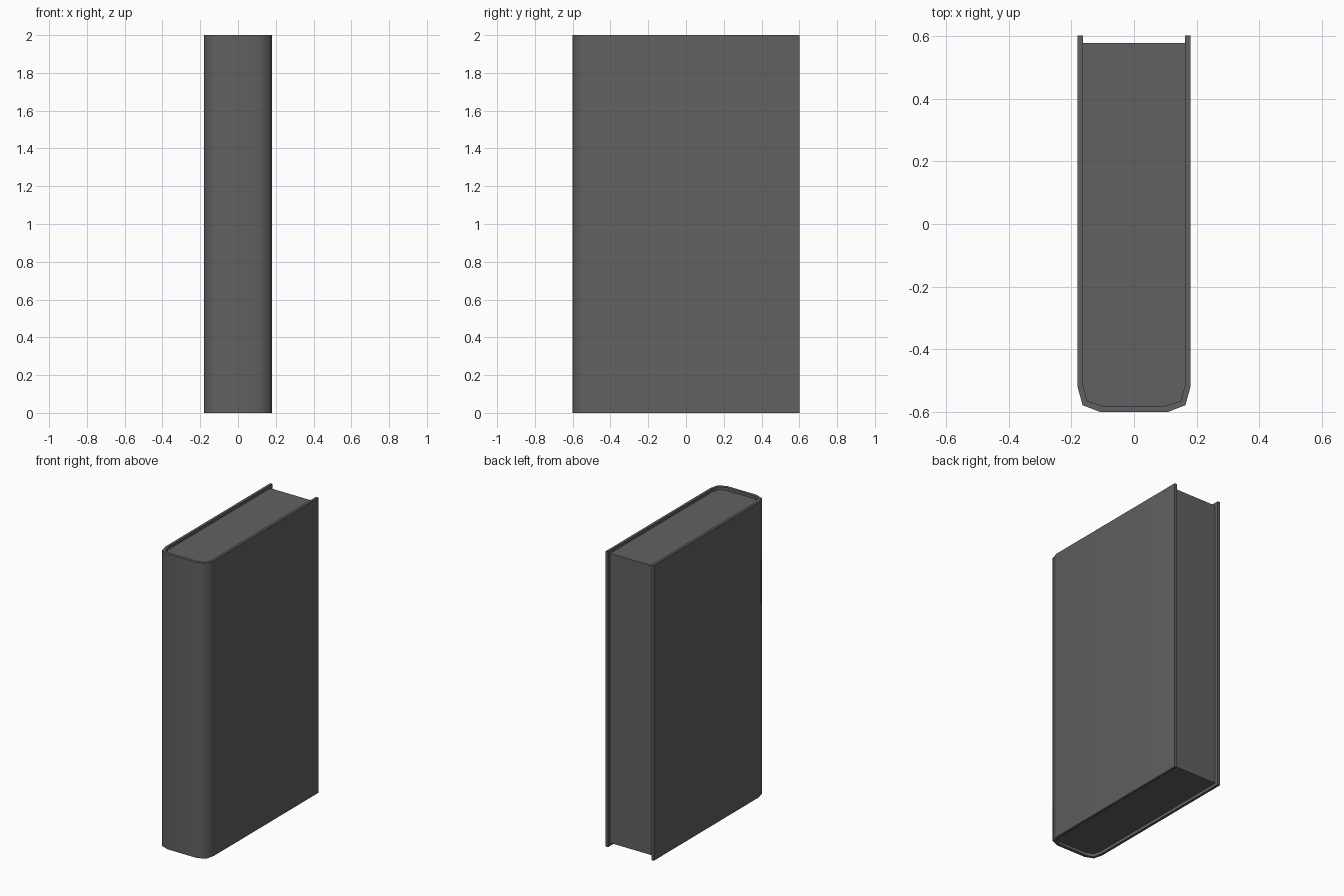
import bpy, bmesh, math

cube = bpy.data.objects.get("Cube")
if cube:
    bpy.data.objects.remove(cube, do_unlink=True)

grey = bpy.data.materials.new("dark grey")
grey.use_nodes = True
colour = (0.12, 0.12, 0.12, 1)
grey.diffuse_color = colour
grey.node_tree.nodes["Principled BSDF"].inputs["Base Color"].default_value = colour


def mirrored(half):
    """Complete a half outline, given from the spine back along +x."""
    return [(-x, y) for x, y in reversed(half)] + half


def extrude_outline(name, outline, z0, z1):
    bm = bmesh.new()
    base = bm.faces.new([bm.verts.new((x, y, z0)) for x, y in outline])
    top = bmesh.ops.extrude_face_region(bm, geom=[base])["geom"]
    bmesh.ops.translate(bm, vec=(0, 0, z1 - z0),
                        verts=[v for v in top if isinstance(v, bmesh.types.BMVert)])
    bmesh.ops.recalc_face_normals(bm, faces=bm.faces)
    mesh = bpy.data.meshes.new(name)
    bm.to_mesh(mesh)
    bm.free()
    mesh.materials.append(grey)
    obj = bpy.data.objects.new(name, mesh)
    bpy.context.collection.objects.link(obj)
    bpy.ops.object.select_all(action="DESELECT")
    obj.select_set(True)
    bpy.context.view_layer.objects.active = obj
    bpy.ops.object.shade_smooth_by_angle(angle=math.radians(60))
    return obj


# Cover: one wrapped sheet with a chamfered spine, open at the back
outer = [(0.107, -0.6), (0.164, -0.578), (0.18, -0.52), (0.18, 0.602)]
inner = [(0.1, -0.58), (0.149, -0.565), (0.163, -0.513), (0.163, 0.602)]
extrude_outline("cover", mirrored(outer) + mirrored(inner)[::-1], 0, 2)

# Page block: fills the cover, slightly recessed at top, bottom and back
extrude_outline("pages", mirrored(inner[:-1] + [(0.163, 0.578)]), 0.02, 1.98)
